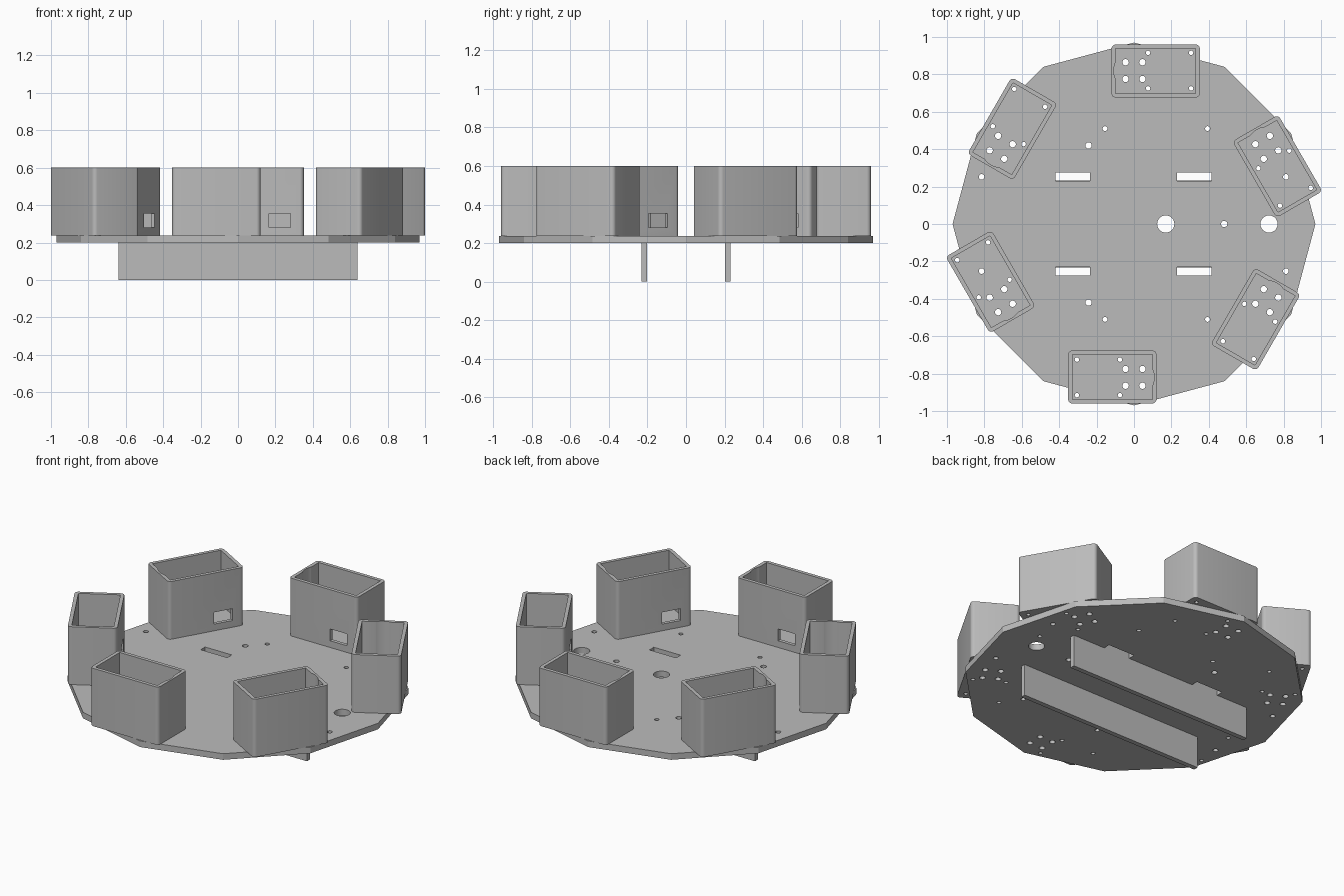
import bpy, bmesh, math
from mathutils import Matrix, Vector

default = bpy.data.objects.get("Cube")
if default:
    bpy.data.objects.remove(default, do_unlink=True)

grey = bpy.data.materials.new("plain grey")
grey.use_nodes = True
colour = (0.5, 0.5, 0.5, 1)
grey.diffuse_color = colour
grey.node_tree.nodes["Principled BSDF"].inputs["Base Color"].default_value = colour

# Main dimensions
PLATE_LOW, PLATE_TOP, RIM = 0.2, 0.238, 0.6
PLATE_RADIUS = 0.97
WALL = 0.022
BOX_CENTRE = Vector((0.116, 0.818))
BOX_SIZE = Vector((0.472, 0.283))
FLOOR = PLATE_TOP + WALL


def add_block(bm, x, y, z):
    """Add a box given its (low, high) range on each axis."""
    verts = bmesh.ops.create_cube(bm, size=1)["verts"]
    for v in verts:
        v.co = Vector(r[0] if c < 0 else r[1] for c, r in zip(v.co, (x, y, z)))
    return verts


def add_cylinder(bm, x, y, radius, low, high, sides=24):
    bmesh.ops.create_cone(
        bm, cap_ends=True, segments=sides, radius1=radius, radius2=radius,
        depth=high - low, matrix=Matrix.Translation((x, y, (low + high) / 2)))


def finish(bm, name):
    mesh = bpy.data.meshes.new(name)
    bm.to_mesh(mesh)
    bm.free()
    mesh.materials.append(grey)
    obj = bpy.data.objects.new(name, mesh)
    bpy.context.scene.collection.objects.link(obj)
    return obj


def cut(obj, cutter):
    """Subtract the cutter and bake the result."""
    mod = obj.modifiers.new("cut", "BOOLEAN")
    mod.operation, mod.solver, mod.object = "DIFFERENCE", "EXACT", cutter
    graph = bpy.context.evaluated_depsgraph_get()
    baked = bpy.data.meshes.new_from_object(obj.evaluated_get(graph))
    obj.modifiers.clear()
    obj.data = baked


def smooth(obj):
    for p in obj.data.polygons:
        p.use_smooth = True
    obj.data.set_sharp_from_angle(angle=math.radians(30))


def centred(middle, size):
    return (middle - size / 2, middle + size / 2)


turns = [Matrix.Rotation(math.radians(60 * i), 4, "Z") for i in range(6)]

# Drill pattern: six mounting groups, then the loose plate holes
drills = bmesh.new()


def drill(x, y, radius):
    add_cylinder(drills, x, y, radius, PLATE_LOW - 0.02, FLOOR + 0.02)


for turn in turns:
    for sx in (-1, 1):
        for sy in (-1, 1):
            motor = turn @ Vector((0.045 * sx, 0.82 + 0.045 * sy, 0))
            drill(motor.x, motor.y, 0.017)
            screw = turn @ Vector((0.19 + 0.115 * sx, 0.82 + 0.095 * sy, 0))
            drill(screw.x, screw.y, 0.012)
for sy in (-1, 1):
    for x, y, radius in ((-0.155, 0.51, 0.013), (0.393, 0.51, 0.013), (-0.243, 0.42, 0.017),
                         (0.812, 0.252, 0.015), (-0.815, 0.252, 0.015)):
        drill(x, y * sy, radius)
for x, radius in ((0.17, 0.046), (0.722, 0.046), (0.482, 0.017)):
    drill(x, 0, radius)
drill_cutter = finish(drills, "drill_cutter")

# Slots next to the runners
slots = bmesh.new()
for x in (-0.328, 0.323):
    for y in (-0.253, 0.253):
        add_block(slots, centred(x, 0.185), centred(y, 0.044), (PLATE_LOW - 0.02, FLOOR))
slot_cutter = finish(slots, "slot_cutter")

# Twelve-sided base plate
bm = bmesh.new()
add_cylinder(bm, 0, 0, PLATE_RADIUS, PLATE_LOW, PLATE_TOP, 12)
# Put a corner exactly on the x axis
corner = max(bm.verts, key=lambda v: v.co.x).co
bmesh.ops.rotate(bm, verts=bm.verts, matrix=Matrix.Rotation(-math.atan2(corner.y, corner.x), 3, "Z"))
plate = finish(bm, "base_plate")
cut(plate, slot_cutter)
cut(plate, drill_cutter)
smooth(plate)
for p in plate.data.polygons:
    if abs(p.normal.z) < 0.5 and Vector(p.center).xy.length > 0.93:
        p.use_smooth = False

# Two runners under the plate
for side, name in ((-1, "front_runner"), (1, "back_runner")):
    bm = bmesh.new()
    add_block(bm, (-0.64, 0.64), centred(0.217 * side, 0.03), (0, PLATE_LOW))
    finish(bm, name)

# Cutters for a cup: hollow, window in the inner wall, round motor clearance
hollow = bmesh.new()
add_block(hollow, centred(BOX_CENTRE.x, BOX_SIZE.x - 2 * WALL),
          centred(BOX_CENTRE.y, BOX_SIZE.y - 2 * WALL), (FLOOR, RIM + 0.1))
window = bmesh.new()
inner_face = BOX_CENTRE.y - BOX_SIZE.y / 2
add_block(window, centred(0.222, 0.115), centred(inner_face, 0.1), (0.28, 0.354))
groove = bmesh.new()
add_cylinder(groove, 0, 0.82, 0.108, FLOOR, RIM + 0.1, 64)
cutters = [finish(hollow, "hollow_cutter"), finish(window, "window_cutter"),
           finish(groove, "groove_cutter")]

# Six open cups around the rim
names = ("back", "back_right", "front_right", "front", "front_left", "back_left")
for turn, name in zip(turns, names):
    bm = bmesh.new()
    add_block(bm, centred(BOX_CENTRE.x, BOX_SIZE.x), centred(BOX_CENTRE.y, BOX_SIZE.y),
              (PLATE_TOP, RIM))
    upright = [e for e in bm.edges if abs(e.verts[0].co.z - e.verts[1].co.z) > 0.1]
    bmesh.ops.bevel(bm, geom=upright, offset=0.022, segments=6, profile=0.5, affect="EDGES")
    cup = finish(bm, name + "_cup")
    for cutter in cutters:
        cut(cup, cutter)
    cup.data.transform(turn)
    cut(cup, drill_cutter)
    smooth(cup)

# Remove the helpers
for helper in cutters + [drill_cutter, slot_cutter]:
    bpy.data.objects.remove(helper, do_unlink=True)
